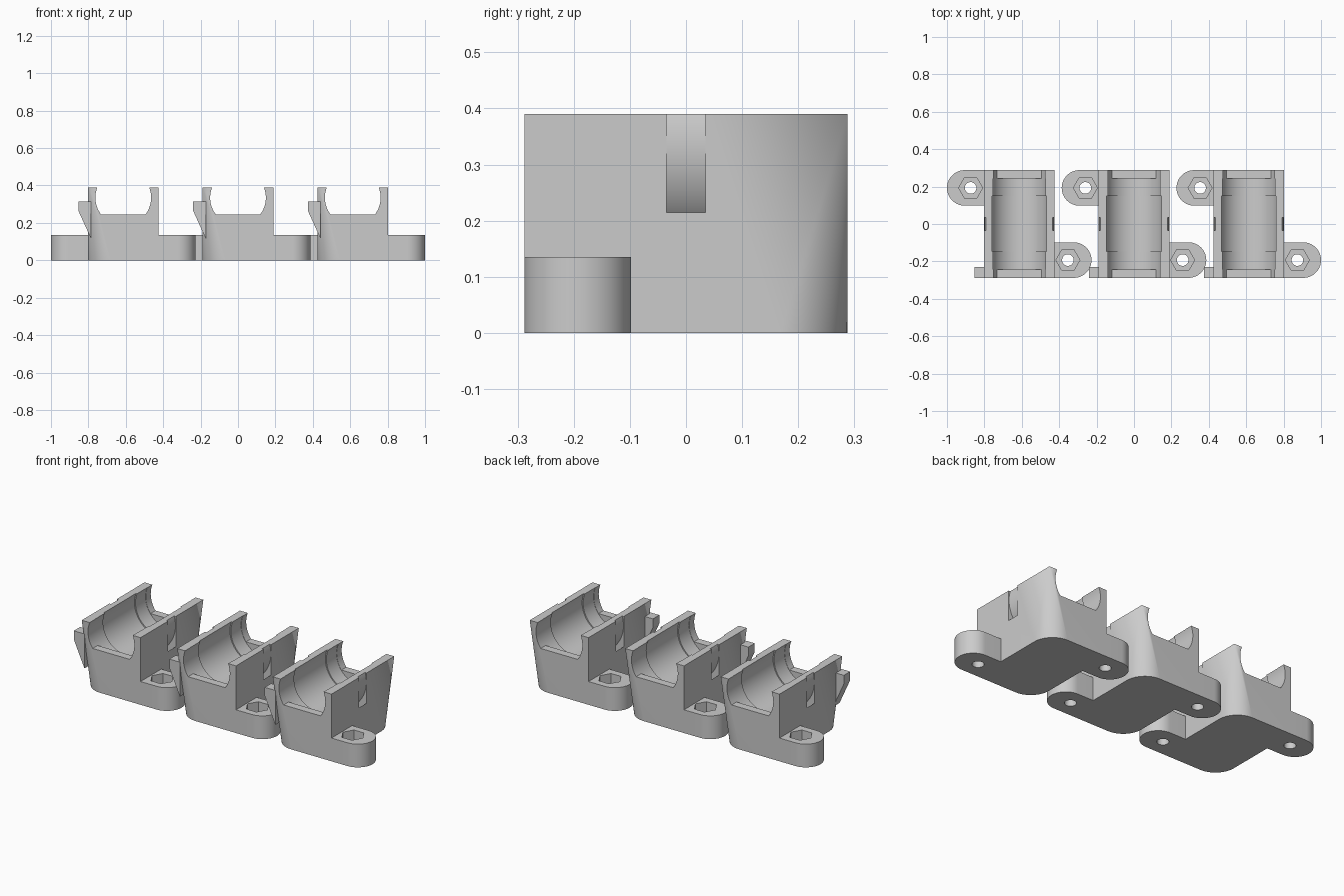
import bpy, bmesh, math
from mathutils import Matrix, Vector

old = bpy.data.objects.get("Cube")
if old:
    bpy.data.objects.remove(old, do_unlink=True)

PITCH = 0.6135                   # spacing of the three holders
HW, HL, TOP = 0.189, 0.288, 0.39  # body half width, half length, height
AXIS = 0.335                     # height of the bearing axis
TAB_H, TAB_R = 0.135, 0.095

grey = bpy.data.materials.new("plain grey")
grey.use_nodes = True
grey.diffuse_color = (0.6, 0.6, 0.6, 1)
grey.node_tree.nodes["Principled BSDF"].inputs["Base Color"].default_value = (0.6, 0.6, 0.6, 1)


def arc(cx, cy, r, a0, a1, n):
    """Points along an arc, angles in degrees."""
    angles = [math.radians(a0 + (a1 - a0) * i / n) for i in range(n + 1)]
    return [(cx + r * math.cos(a), cy + r * math.sin(a)) for a in angles]


def circle(cx, cy, r, n):
    return arc(cx, cy, r, 0, 360, n)[:-1]


def finish(name, bm):
    bmesh.ops.recalc_face_normals(bm, faces=bm.faces)
    mesh = bpy.data.meshes.new(name)
    bm.to_mesh(mesh)
    bm.free()
    mesh.materials.append(grey)
    obj = bpy.data.objects.new(name, mesh)
    bpy.context.collection.objects.link(obj)
    return obj


def prism(name, outline, lo, hi, axis):
    """Extrude an outline: xy along z, or xz along y."""
    bm = bmesh.new()
    place = (lambda u, v: (u, v, lo)) if axis == "z" else (lambda u, v: (u, lo, v))
    face = bm.faces.new([bm.verts.new(place(u, v)) for u, v in outline])
    out = bmesh.ops.extrude_face_region(bm, geom=[face])
    shift = Vector((0, 0, hi - lo) if axis == "z" else (0, hi - lo, 0))
    bmesh.ops.translate(bm, vec=shift, verts=[g for g in out["geom"] if isinstance(g, bmesh.types.BMVert)])
    return finish(name, bm)


def carve(obj, cutters):
    """Cut every cutter out of obj, bake the result and drop the cutters."""
    for cutter in cutters:
        cutter.hide_render = True
        mod = obj.modifiers.new("cut", "BOOLEAN")
        mod.operation, mod.solver, mod.object = "DIFFERENCE", "EXACT", cutter
    bpy.context.view_layer.update()
    deps = bpy.context.evaluated_depsgraph_get()
    mesh = bpy.data.meshes.new_from_object(obj.evaluated_get(deps))
    obj.modifiers.clear()
    obj.data = mesh
    for cutter in cutters:
        bpy.data.objects.remove(cutter, do_unlink=True)


def smooth(obj):
    obj.data.shade_smooth()
    obj.data.set_sharp_from_angle(angle=math.radians(30))


# Body: sharp rectangle on top, two opposite corners rounded at the base
r = 0.12
base = [(HW, -HL), (-HW, HL)]
base += arc(HW - r, HL - r, r, 0, 90, 20)
base += arc(r - HW, r - HL, r, 180, 270, 20)
bm = bmesh.new()
for x, y in base:
    bm.verts.new((x, y, 0))
for x in (-HW, HW):
    for y in (-HL, HL):
        bm.verts.new((x, y, TOP))
bmesh.ops.convex_hull(bm, input=bm.verts)
bmesh.ops.dissolve_limit(bm, angle_limit=0.01, verts=bm.verts, edges=bm.edges)
body = finish("holder_body", bm)

# Bearing seat: through opening with flat end lips, bore, wider middle
R = 0.149
dip = math.degrees(math.asin((AXIS - 0.245) / R))
opening = prism("opening_cutter", arc(0, AXIS, R, -dip, 180 + dip, 56), -0.4, 0.4, "y")
bore = prism("bore_cutter", circle(0, AXIS, R + 0.0015, 72), -0.2425, 0.2425, "y")
relief = prism("relief_cutter", circle(0, AXIS, 0.157, 72), -0.147, 0.15, "y")

# Ring shaped strap channel around the seat
bm = bmesh.new()
profile = [(0.187, -0.035), (0.2245, -0.035), (0.2245, 0.035), (0.187, 0.035)]
verts = [bm.verts.new((u, y, AXIS)) for u, y in profile]
edges = [bm.edges.new((verts[i], verts[(i + 1) % 4])) for i in range(4)]
bmesh.ops.spin(bm, geom=verts + edges, cent=(0, 0, AXIS), axis=(0, 1, 0),
               angle=math.tau, steps=72, use_merge=True)
bmesh.ops.remove_doubles(bm, verts=bm.verts, dist=1e-4)
channel = finish("strap_cutter", bm)
carve(body, [opening, bore, relief, channel])
smooth(body)

# Screw tab with a bolt hole and a hexagonal nut pocket
ty = TAB_R - HL
outline = [(HW, ty - TAB_R)] + arc(0.3865 - TAB_R, ty, TAB_R, -90, 90, 32) + [(HW, ty + TAB_R)]
tab = prism("front_tab", outline, 0, TAB_H, "z")
hole = prism("hole_cutter", circle(0.26, ty, 0.031, 32), -0.1, 0.3, "z")
nut = prism("nut_cutter", circle(0.26, ty, 0.064, 6), 0.075, 0.3, "z")
carve(tab, [hole, nut])
smooth(tab)

# Wedge shaped catch on the front corner
catch = prism("corner_catch", [(-0.24, 0.315), (-0.24, 0.265), (-0.172, 0.115), (-0.172, 0.315)],
              -HL, -0.23, "y")


def copy(source, name, matrix):
    obj = bpy.data.objects.new(name, source.data)
    obj.matrix_world = matrix
    bpy.context.collection.objects.link(obj)


# Three identical holders in a row
half_turn = Matrix.Rotation(math.pi, 4, "Z")
for i, label in enumerate(("right", "middle", "left")):
    move = Matrix.Translation(((i - 1) * PITCH, 0, 0))
    copy(body, label + "_holder_body", move)
    copy(tab, label + "_holder_front_tab", move)
    copy(tab, label + "_holder_back_tab", move @ half_turn)
    copy(catch, label + "_holder_catch", move)
for obj in (body, tab, catch):
    bpy.data.objects.remove(obj, do_unlink=True)
